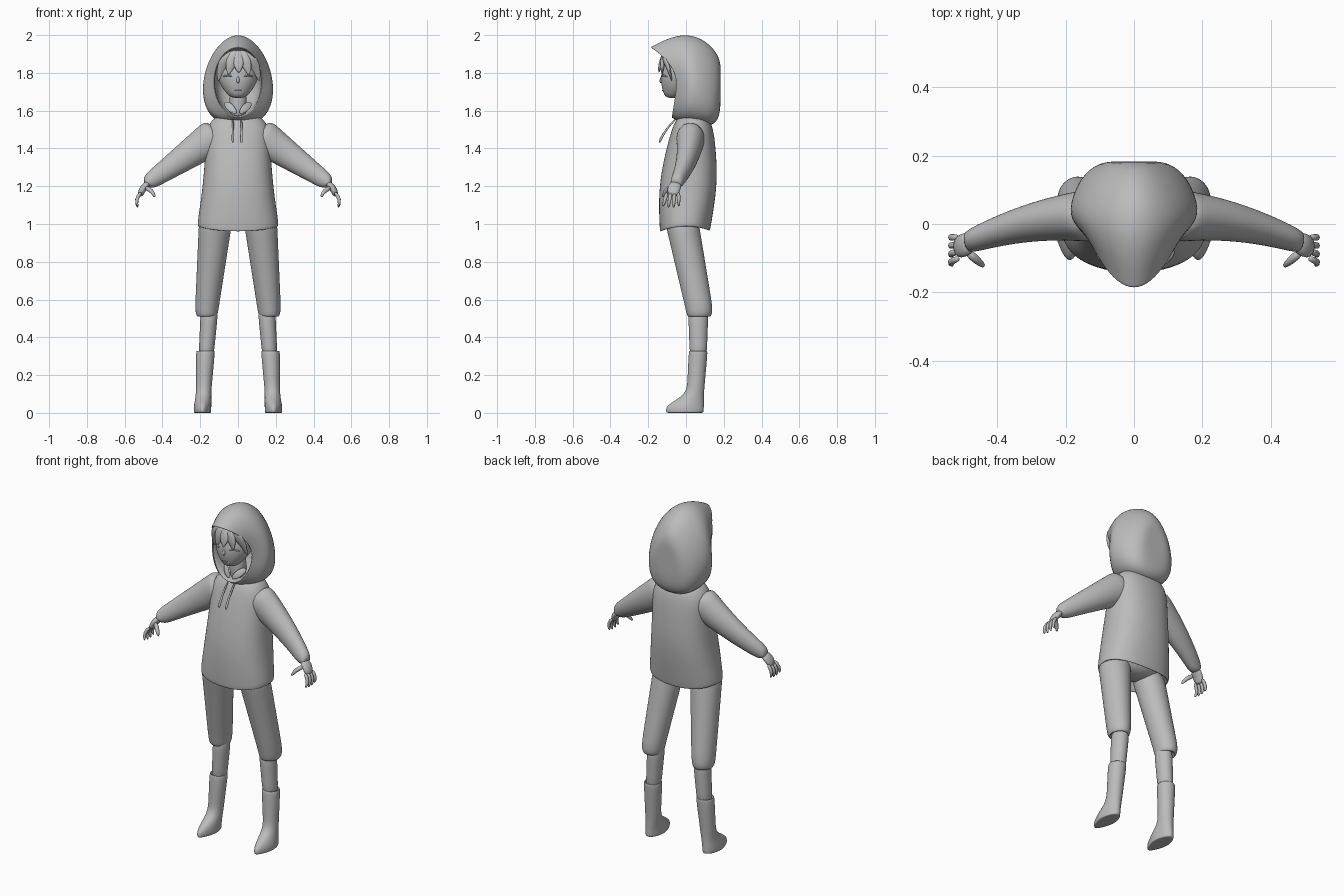
import bpy, bmesh
from math import sin, cos, pi, tau, copysign
from mathutils import Vector

cube = bpy.data.objects.get("Cube")
if cube:
    bpy.data.objects.remove(cube)

tone = (0.5, 0.5, 0.5, 1)
grey = bpy.data.materials.new("plain_grey")
grey.use_nodes = True
grey.diffuse_color = tone
grey.node_tree.nodes["Principled BSDF"].inputs["Base Color"].default_value = tone


def skin(name, rings, mirror=False, levels=2):
    """Bridge closed rings of points, cap both ends and smooth the result."""
    bm = bmesh.new()
    loops = [[bm.verts.new(point) for point in ring] for ring in rings]
    count = len(loops[0])
    for upper, lower in zip(loops, loops[1:]):
        for i in range(count):
            j = (i + 1) % count
            bm.faces.new((upper[i], upper[j], lower[j], lower[i]))
    bm.faces.new(loops[0])
    bm.faces.new(loops[-1])
    bmesh.ops.recalc_face_normals(bm, faces=bm.faces)
    for face in bm.faces:
        face.smooth = True
    mesh = bpy.data.meshes.new(name)
    bm.to_mesh(mesh)
    bm.free()
    mesh.materials.append(grey)
    part = bpy.data.objects.new(name, mesh)
    bpy.context.collection.objects.link(part)
    if mirror:
        modifier = part.modifiers.new("mirror", 'MIRROR')
        modifier.use_mirror_merge = False
    smoothing = part.modifiers.new("smooth", 'SUBSURF')
    smoothing.levels = smoothing.render_levels = levels


def grow(count):
    """Offsets the shrinkage of a subdivided ring."""
    return 3 / (2 + cos(tau / count))


def steps(count):
    return [i / (count - 1) for i in range(count)]


def oval(cx, cy, z, rx, ry, count=16, power=1.0, toe=0.0):
    """Horizontal ring; toe narrows its front."""
    ring = []
    for i in range(count):
        c, s = cos(tau * i / count), sin(tau * i / count)
        x = copysign(abs(c) ** power, c) * rx * (1 - toe * max(0, -s))
        y = copysign(abs(s) ** power, s) * ry
        ring.append(Vector((cx + x * grow(count), cy + y * grow(count), z)))
    return ring


def resize(ring, factor, lift=0.0):
    """Copy of a ring, scaled about its middle and raised."""
    middle = sum(ring, Vector()) / len(ring)
    return [middle + (p - middle) * factor + Vector((0, 0, lift)) for p in ring]


def sweep(name, path, flat=1.0, count=8, **options):
    """Tube along (x, y, z, radius) points; flat scales its front-back depth."""
    points = [Vector(p[:3]) for p in path]
    last = len(points) - 1
    rings = []
    for i, point in enumerate(points):
        along = (points[min(i + 1, last)] - points[max(i - 1, 0)]).normalized()
        side = along.cross(Vector((0, -1, 0))).normalized()
        depth = along.cross(side) * flat
        radius = path[i][3] * grow(count)
        rings.append([point + radius * (side * cos(tau * k / count) + depth * sin(tau * k / count))
                      for k in range(count)])
    skin(name, rings, **options)


# Hoodie body: flared, with rounded shoulders and a hem turned inward
body = [oval(0, .035 - .04 * t, 1.5 - .5 * t, .17 + .045 * t * t,
             .11 + .04 * sin(.8 * pi * t), power=.85) for t in steps(6)]
hem = body[-1]
for p in hem:
    p.z -= 1.5 * p.y * p.y
shoulders = [resize(body[0], .4, .09), resize(body[0], .78, .06)]
skin("hoodie_body", shoulders + body + [resize(hem, .97, -.015), resize(hem, .88),
                                        resize(hem, .8, .06)])

# Sleeves, ending in a cuff
sleeve = [(.1 + .39 * t, .025 - .08 * t * t, 1.48 - .27 * t, .1 - .06 * t) for t in steps(7)]
sweep("sleeves", sleeve + [(.486, -.055, 1.212, .024)], flat=.8, count=12, mirror=True)

# Hands with four curled fingers and a thumb
sweep("palms", [(.47, -.05, 1.22, .017), (.505, -.065, 1.19, .02), (.52, -.07, 1.145, .015)],
      flat=1.8, mirror=True)
for k in (-1.5, -.5, .5, 1.5):
    tip = 1.08 + .007 * abs(k)
    sweep("fingers", [(.51, .02 * k - .07, 1.17, .01), (.543, .024 * k - .075, 1.13, .01),
                      (.53, .028 * k - .08, tip, .006)], mirror=True, levels=1)
sweep("thumbs", [(.49, -.08, 1.195, .014), (.455, -.11, 1.175, .012), (.438, -.125, 1.14, .006)],
      mirror=True, levels=1)

# Trousers, gathered below the knee
leg = [oval(.115 + .05 * t, .1 * t - .03, 1.05 - .5 * t, .09 - .028 * t, .09 - .018 * t)
       for t in steps(6)]
knee = leg[-1]
skin("trouser_legs", leg + [resize(knee, .9, -.035), resize(knee, .72, -.045),
                            resize(knee, .6, -.02)], mirror=True)
seat = oval(0, 0, 1.08, .16, .1)
skin("trouser_seat", [seat, resize(seat, 1, -.07), resize(seat, .5, -.12)])

# Shins
skin("shins", [oval(.15 + .02 * t, .065, .56 - .28 * t, .047 - .008 * t, .054 - .01 * t)
               for t in steps(4)], mirror=True)

# Boots: folded top, straight shaft, pointed foot
shaft = [oval(.172 + .01 * t, .065 - .015 * t, .33 - .22 * t, .05 - .01 * t, .05 - .005 * t)
         for t in steps(4)]
sole = oval(.188, -.006, .005, .047, .1, toe=.35)
instep = oval(.184, .022, .07, .043, .072, toe=.1)
skin("boots", [resize(shaft[0], .75, -.03), resize(shaft[0], .85)] + shaft +
     [instep, resize(sole, 1, .03), sole, resize(sole, .93, -.005), resize(sole, .7, -.005)],
     mirror=True)


# Hood: egg-shaped hoops from the lined opening to the rounded back
def hoop(width, middle, height, depth, sag=0.0):
    """Upright ring; depth gives y from the height cosine, sag widens its lower half."""
    ring = []
    for i in range(16):
        c, s = cos(tau * i / 16), sin(tau * i / 16)
        spread = copysign(abs(s) ** (.7 if sag and c < 0 else 1), s)
        ring.append(Vector((width * spread * (1 - sag * c), depth(c), middle + height * c)))
    return ring


def moved(ring, y):
    return [p + Vector((0, y, 0)) for p in ring]


opening = hoop(.13, 1.75, .19, lambda c: -.05 - (.15 * c * c if c > 0 else -.03 * c))
widest = hoop(.195, 1.772, .243, lambda c: .04 * (1 - c * c), .2)
rear = hoop(.16, 1.74, .24, lambda c: .13 - .025 * c, .2)
rim = [a.lerp(b, .1) for a, b in zip(opening, widest)]
brow = resize([a.lerp(b, .5) for a, b in zip(opening, widest)], 1.05)
lining = moved(resize(opening, .95), .02)
crown = [Vector((p.x, .183, p.z)) for p in resize(rear, .62)]
skin("hood", [moved(resize(lining, .4), .16), moved(lining, .08), lining, opening, rim, brow,
              widest, rear, crown, resize(crown, .4)])

# Drawstrings hanging from the hood
for side, x in (("right", -.027), ("left", .018)):
    sweep(side + "_drawstring", [(x, -.05, 1.56, .005), (x, -.1, 1.51, .005),
                                 (x, -.137, 1.445, .007), (x, -.14, 1.43, .006)], levels=1)

# Neck and shirt collar flaps
skin("neck", [oval(0, 0, 1.55 + .17 * t, .045, .045) for t in steps(3)])
sweep("collar_flaps", [(.07, -.02, 1.645, .012), (.04, -.055, 1.615, .024),
                       (.008, -.07, 1.585, .008)], flat=.3, mirror=True)

# Head, narrowing to a forward chin
head = []
for t in steps(9):
    girth = .112 * sin(pi * (.08 + .8 * t)) ** .8
    head.append(oval(0, -.07 * (1 - t) ** 2, 1.665 + .28 * t, girth, girth))
skin("head", head)
sweep("nose", [(0, -.125, 1.785, .005), (0, -.135, 1.76, .009), (0, -.13, 1.745, .006)], levels=1)
sweep("mouth", [(x, 10 * x * x - .126, 1.707, .003) for x in (-.02, 0, .02)], levels=1)
sweep("upper_eyelids", [(.03, -.13, 1.782, .003), (.055, -.122, 1.79, .005),
                        (.085, -.096, 1.778, .003)], mirror=True, levels=1)

# Hair: cap and a fringe of swept locks
skin("hair_cap", [resize(ring, 1.06, .005) for ring in head[6:]])
for i in range(-2, 3):
    x, y, z = .055 * i + .004, .018 * i * i - .145, 1.8 - .012 * i * i
    sweep("fringe_lock", [(.2 * x, -.095, 1.925, .018), (.5 * x, -.122, 1.885, .03),
                          (.85 * x, .6 * y - .05, 1.835, .027), (x, y, z, .003)], flat=.45)
